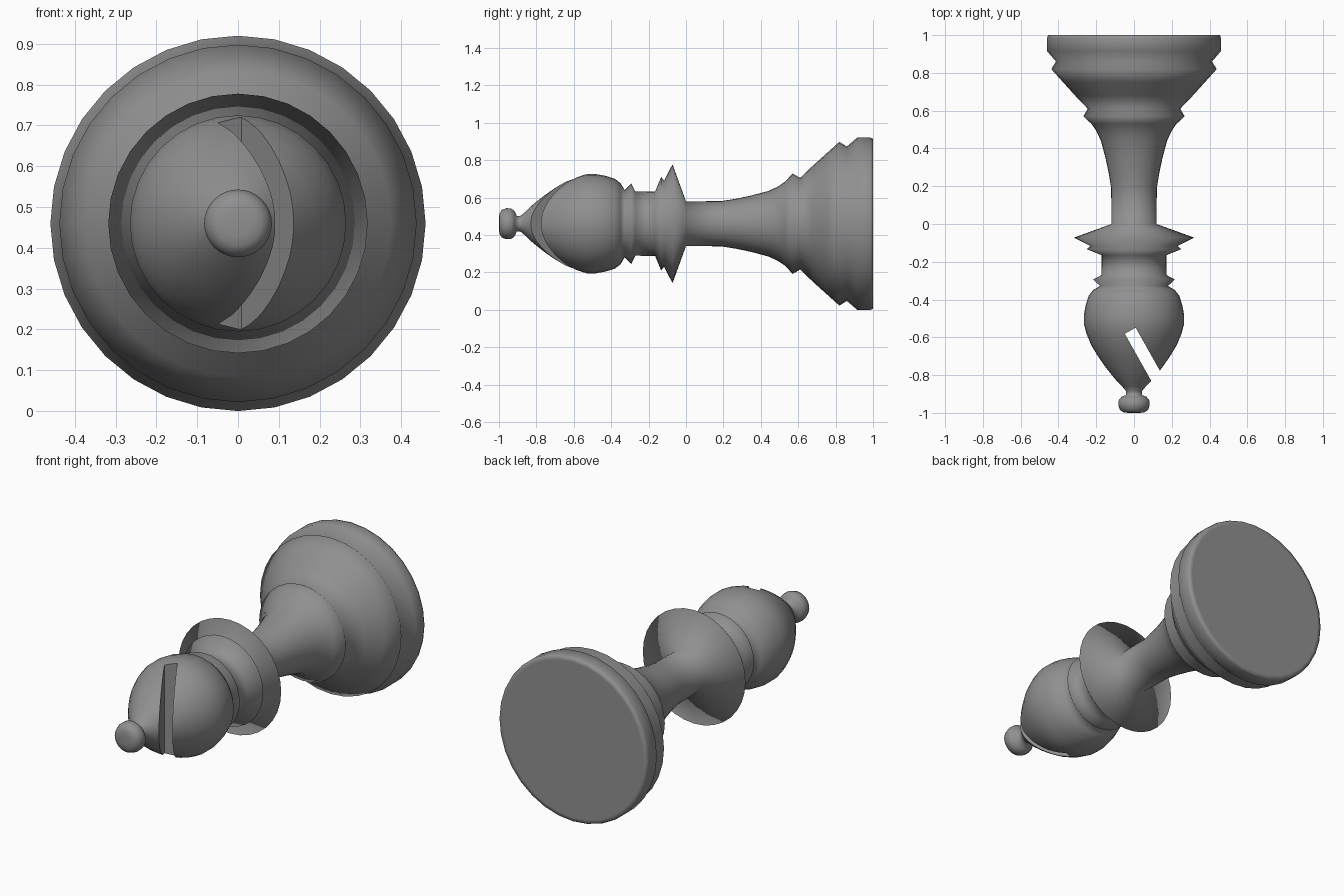
import bpy, bmesh, math
from mathutils import Matrix, Vector

if "Cube" in bpy.data.objects:
    bpy.data.objects.remove(bpy.data.objects["Cube"])

SIDES, AXIS_Z = 32, 0.46


def lathe(name, profile):
    """Revolve (y, radius) pairs about the piece's horizontal axis, closed and smooth."""
    bm = bmesh.new()
    rings = []
    for y, r in profile:
        rings.append([bm.verts.new((r * math.sin(2 * math.pi * i / SIDES), y,
                                    AXIS_Z + r * math.cos(2 * math.pi * i / SIDES)))
                      for i in range(SIDES)])
    for a, b in zip(rings, rings[1:]):
        for i in range(SIDES):
            j = (i + 1) % SIDES
            bm.faces.new((a[i], b[i], b[j], a[j]))
    bm.faces.new(rings[0])
    bm.faces.new(rings[-1][::-1])
    bmesh.ops.recalc_face_normals(bm, faces=bm.faces)
    for f in bm.faces:
        f.smooth = True
    me = bpy.data.meshes.new(name)
    bm.to_mesh(me)
    bm.free()
    ob = bpy.data.objects.new(name, me)
    bpy.context.collection.objects.link(ob)
    return ob


# foot with two ridges (first ring keeps the underside flat)
foot = [(1, .435), (1, .455), (.985, .46), (.915, .46), (.86, .413), (.82, .438),
        (.75, .375), (.68, .312), (.61, .245), (.57, .268)]
# tapering stem
stem = [(.53, .225), (.49, .198), (.44, .175), (.35, .151), (.27, .134), (.19, .121), (0, .119)]
# flared collar, neck and neck ring
collar = [(-.072, .318), (-.117, .23), (-.133, .25), (-.165, .172), (-.27, .171),
          (-.293, .216), (-.328, .18)]
# pointed head
head = [(-.35, .217), (-.38, .24), (-.43, .256), (-.48, .265), (-.53, .265), (-.58, .252),
        (-.64, .227), (-.7, .191), (-.76, .149), (-.82, .101), (-.86, .063), (-.885, .042)]
# ball tip
tip = [(-.905, .042), (-.915, .066), (-.935, .082), (-.96, .083), (-.985, .074),
       (-.997, .055), (-1, .03)]

# the shading flows over every ridge, so the parts form one turned body
body = lathe("turned_body", foot + stem + collar + head + tip)

# diagonal slot in the head
direction = Vector((.135, -.24, 0)).normalized()
bpy.ops.mesh.primitive_cube_add(size=1)
slot = bpy.context.object
slot.name = "slot_cutter"
slot.matrix_world = (Matrix.Translation(Vector((-.02, -.565, AXIS_Z)) + direction * .3)
                     @ Matrix.Rotation(math.atan2(direction.y, direction.x), 4, 'Z')
                     @ Matrix.Diagonal((.6, .066, 1, 1)))
slot.hide_render = True
cut = body.modifiers.new("slot", 'BOOLEAN')
cut.object, cut.operation, cut.solver = slot, 'DIFFERENCE', 'EXACT'
bpy.ops.object.select_all(action='DESELECT')
body.select_set(True)
bpy.context.view_layer.objects.active = body
bpy.ops.object.modifier_apply(modifier=cut.name)
bpy.data.objects.remove(slot)

# dark grey finish
grey = bpy.data.materials.new("dark_grey")
grey.diffuse_color = (.28, .28, .28, 1)
grey.use_nodes = True
grey.node_tree.nodes["Principled BSDF"].inputs["Base Color"].default_value = grey.diffuse_color
body.data.materials.clear()
body.data.materials.append(grey)
for p in body.data.polygons:
    p.material_index = 0
